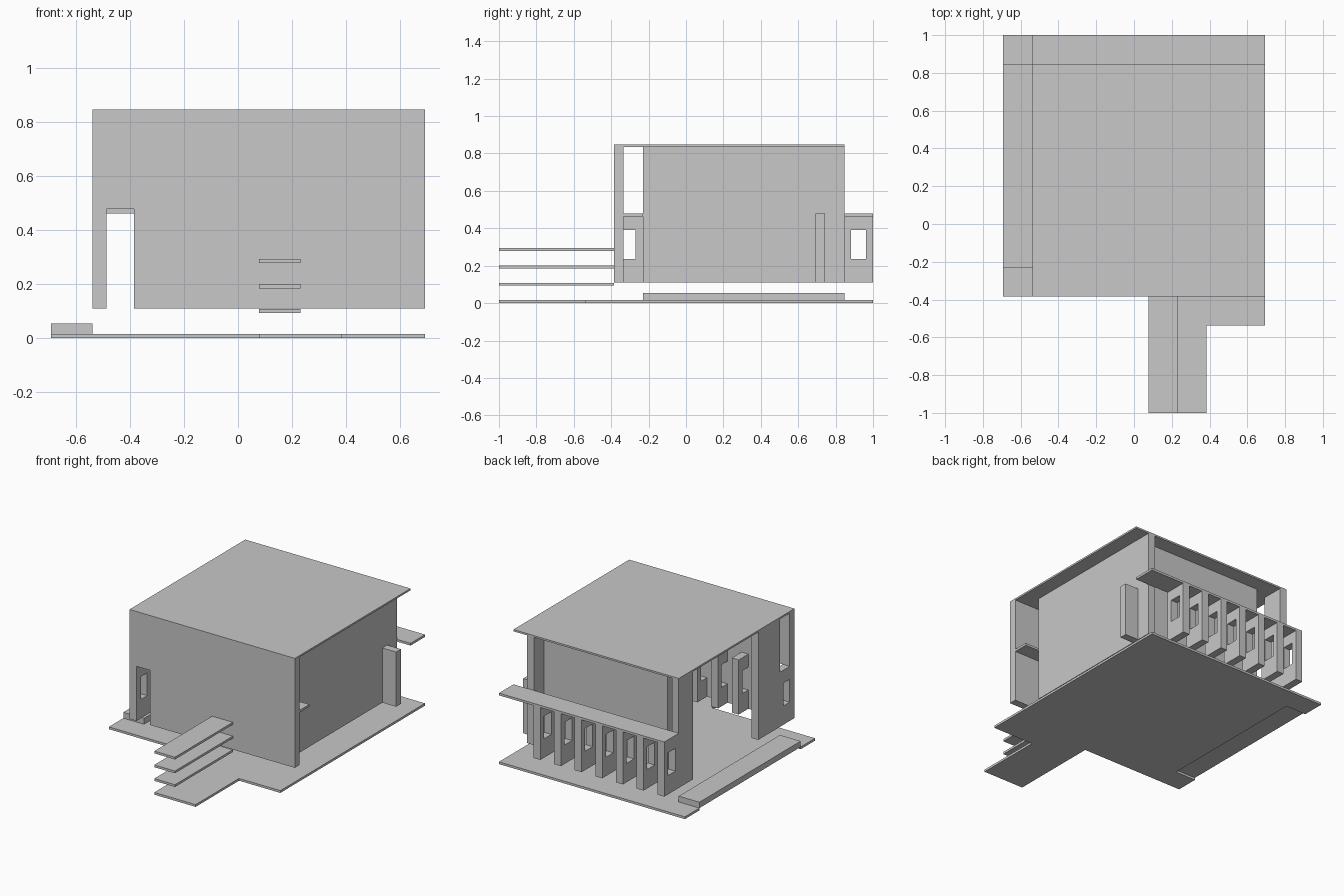
import bpy, bmesh

if "Cube" in bpy.data.objects:
    bpy.data.objects.remove(bpy.data.objects["Cube"])

M = 2 / 13            # planning module
T = M / 3             # wall thickness
P = 0.1 * M           # plate thickness
X0, X1 = -3.5 * M, 4.5 * M          # building width
Y0, Y1 = -2.5 * M, 5.5 * M          # building depth
ZB, ZS, ZT = 0.11, 0.478, 0.847     # wall foot, canopy top, roof top
ZR = ZT - 0.012                     # roof underside
ZC = ZS - P                         # canopy underside

grey = bpy.data.materials.new("concrete_grey")
grey.diffuse_color = (0.58, 0.58, 0.58, 1)
grey.use_nodes = True
grey.node_tree.nodes["Principled BSDF"].inputs["Base Color"].default_value = grey.diffuse_color


def prism(name, outline, axis, a, b):
    """Extrude a 2D outline from a to b along the named axis."""
    bm = bmesh.new()
    place = {'x': lambda p: (a, p[0], p[1]),
             'y': lambda p: (p[0], a, p[1]),
             'z': lambda p: (p[0], p[1], a)}[axis]
    face = bm.faces.new([bm.verts.new(place(p)) for p in outline])
    ext = bmesh.ops.extrude_face_region(bm, geom=[face])
    verts = [v for v in ext['geom'] if isinstance(v, bmesh.types.BMVert)]
    bmesh.ops.translate(bm, verts=verts,
                        vec=[(b - a) if c == axis else 0 for c in 'xyz'])
    bmesh.ops.recalc_face_normals(bm, faces=bm.faces)
    me = bpy.data.meshes.new(name)
    bm.to_mesh(me)
    bm.free()
    me.materials.append(grey)
    ob = bpy.data.objects.new(name, me)
    bpy.context.collection.objects.link(ob)
    return ob


def box(name, x0, x1, y0, y1, z0, z1):
    return prism(name, [(x0, y0), (x1, y0), (x1, y1), (x0, y1)], 'z', z0, z1)


# Ground slab with entrance path and a notch under the bench
prism("ground_slab", [
    (-4.5 * M, Y0), (0.5 * M, Y0), (0.5 * M, -1), (2.5 * M, -1),
    (2.5 * M, -3.5 * M), (X1, -3.5 * M), (X1, 1), (-4.5 * M, 1),
    (-4.5 * M, Y1), (X0, Y1), (X0, -1.5 * M), (-4.5 * M, -1.5 * M)],
    'z', 0, P)
box("bench", -4.5 * M, X0, -1.5 * M, Y1, P, 0.055)

# Floating entrance plates
for i, z in enumerate((0.093, 0.185, 0.278)):
    box(f"entrance_plate_{i + 1}", 0.5 * M, 1.5 * M, -1, Y0, z, z + P)

# Front wall with doorway notch
prism("front_wall", [
    (X0, ZB), (X0 + T, ZB), (X0 + T, ZS), (-2.5 * M, ZS), (-2.5 * M, ZB),
    (X1, ZB), (X1, ZT), (X0, ZT)], 'y', Y0, Y0 + T)

# Roof, rear canopy and front shelf
box("roof", X0, X1, Y0 + T, Y1, ZR, ZT)
box("rear_canopy", X0, X1, Y1, 1, ZC, ZS)
box("front_shelf", 2.5 * M + T, X1, Y0 + T, -1.5 * M, ZC, ZS)

# Side and back walls, with a stub outside the right wall
box("right_wall", 3.5 * M, 3.5 * M + T, -1.5 * M, Y1, ZB, ZR)
box("left_wall_front", X0, X0 + T, -1.5 * M, 0, ZB, ZR)
box("left_wall_rear", X0, X0 + T, 4.5 * M, Y1, ZB, ZR)
box("back_wall", -2.5 * M, 3.5 * M, 4.5 * M, 4.5 * M + T, ZB, ZR)
box("side_stub", 3.5 * M + T, X1, 4.5 * M, 4.5 * M + T, ZB, ZS)

# Rows of fins: closed window at the rear, open bracket against the front wall
H0, H1 = 0.237, 0.39
for k in range(7):
    x = X0 + k * M
    a, b = Y1 + 0.036, 1 - 0.037
    # rear fin as a ring closed by a narrow strip
    prism(f"rear_fin_{k + 1}", [
        (Y1, ZB), (1, ZB), (1, ZC), (b, ZC), (b, H0), (a, H0),
        (a, ZC), (Y1, ZC)], 'x', x, x + T)
    box(f"rear_fin_head_{k + 1}", x, x + T, a, b, H1, ZC)
    f, g, h = Y0 + T, -1.5 * M, -0.27
    prism(f"front_fin_{k + 1}", [
        (f, ZB), (g, ZB), (g, ZS), (f, ZS), (f, H1), (h, H1),
        (h, H0), (f, H0)], 'x', x, x + T)
